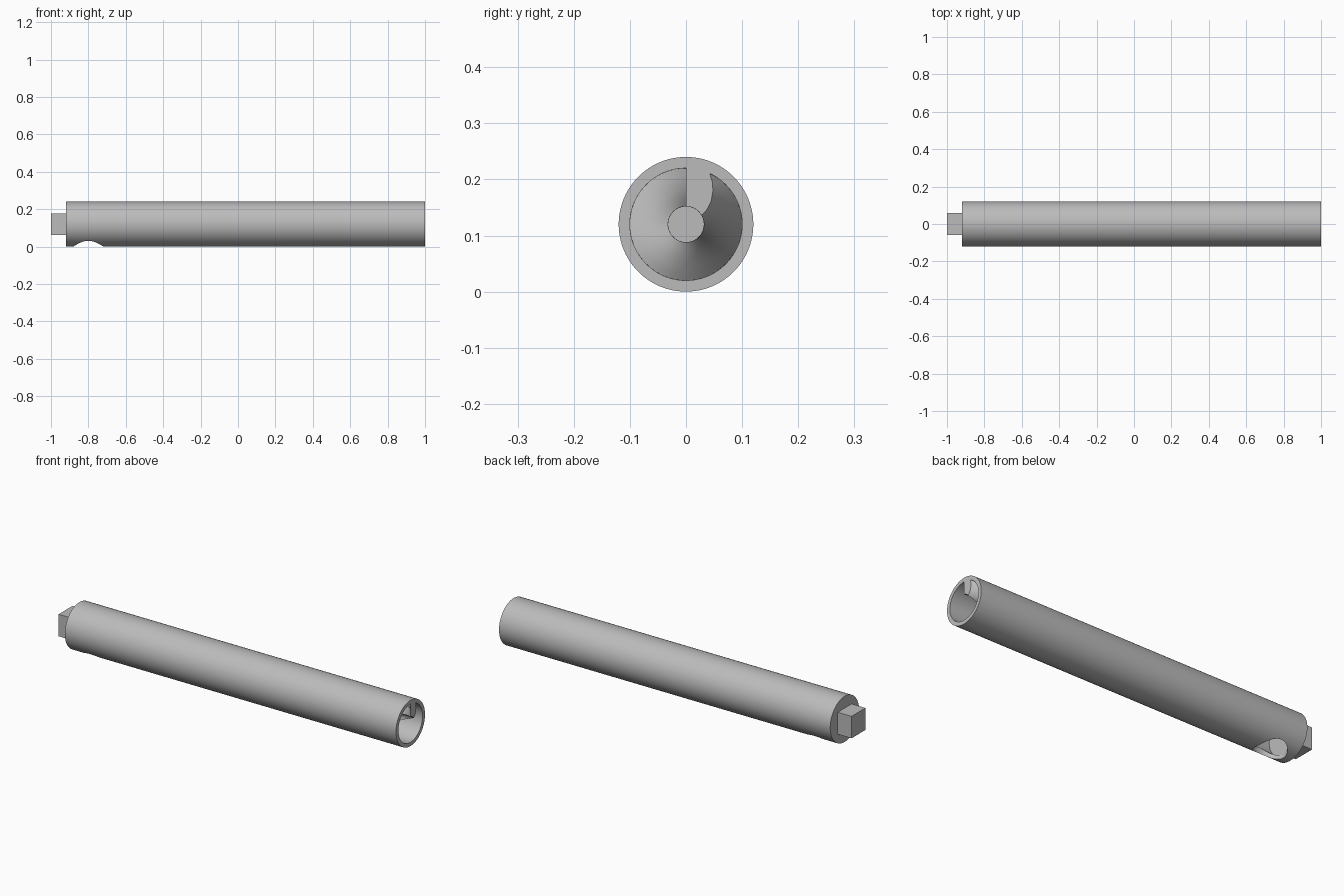
import bpy, bmesh, math

cube = bpy.data.objects.get("Cube")
if cube:
    bpy.data.objects.remove(cube, do_unlink=True)

RADIUS, BORE, CORE = 0.12, 0.10, 0.032
BACK, FLOOR, MOUTH = -0.92, -0.88, 1.0
PITCH = 0.47
SEGMENTS = 96

grey = bpy.data.materials.new("plain grey")
grey.use_nodes = True
grey.diffuse_color = (0.5, 0.5, 0.5, 1)
grey.node_tree.nodes["Principled BSDF"].inputs["Base Color"].default_value = grey.diffuse_color


def make_object(name, bm, smooth=True):
    bmesh.ops.recalc_face_normals(bm, faces=bm.faces)
    mesh = bpy.data.meshes.new(name)
    bm.to_mesh(mesh)
    bm.free()
    mesh.materials.append(grey)
    obj = bpy.data.objects.new(name, mesh)
    bpy.context.collection.objects.link(obj)
    if smooth:
        bpy.ops.object.select_all(action='DESELECT')
        obj.select_set(True)
        bpy.context.view_layer.objects.active = obj
        bpy.ops.object.shade_smooth_by_angle(angle=math.radians(35))
    return obj


def loft(bm, rings):
    """Skin a list of closed rings and cap both ends."""
    rows = [[bm.verts.new(p) for p in ring] for ring in rings]
    for a, b in zip(rows, rows[1:]):
        for i in range(len(a)):
            j = (i + 1) % len(a)
            bm.faces.new((a[i], a[j], b[j], b[i]))
    bm.faces.new(rows[0])
    bm.faces.new(rows[-1])


def circle(x, r):
    angles = [math.tau * i / SEGMENTS for i in range(SEGMENTS)]
    return [(x, r * math.cos(a), RADIUS + r * math.sin(a)) for a in angles]


# Tube: open at one end, closed by a wall at the other
bm = bmesh.new()
loft(bm, [circle(BACK, RADIUS), circle(MOUTH, RADIUS),
          circle(MOUTH, BORE), circle(FLOOR, BORE)])
tube = make_object("tube", bm)

# Intake hole through the underside
bm = bmesh.new()
bmesh.ops.create_cone(bm, cap_ends=True, segments=64, radius1=0.08, radius2=0.08, depth=0.2)
bmesh.ops.translate(bm, verts=bm.verts, vec=(-0.80, 0, 0))
cutter = make_object("hole_cutter", bm, smooth=False)
cutter.hide_render = True
cutter.hide_viewport = True
cut = tube.modifiers.new("intake hole", 'BOOLEAN')
cut.operation = 'DIFFERENCE'
cut.solver = 'EXACT'
cut.object = cutter

# Spiral vane: a fixed section twisted along the tube, open in the middle
STEPS = 8


def arc(r, start, end):
    angles = [math.radians(start + (end - start) * i / STEPS) for i in range(STEPS + 1)]
    return [(r * math.cos(a), r * math.sin(a)) for a in angles]


section = arc(CORE, 30, 90) + arc(BORE, 90, 65)
section += [(0.047, 0.075), (0.048, 0.06), (0.045, 0.042), (0.038, 0.027)]
turns = 200
rings = []
for k in range(turns + 1):
    x = FLOOR + (MOUTH - FLOOR) * k / turns
    twist = math.tau * (x - MOUTH) / PITCH
    c, s = math.cos(twist), math.sin(twist)
    rings.append([(x, y * c - z * s, RADIUS + y * s + z * c) for y, z in section])
bm = bmesh.new()
loft(bm, rings)
make_object("spiral_vane", bm)

# Square drive stub on the closed end
bm = bmesh.new()
bmesh.ops.create_cube(bm, size=1)
bmesh.ops.scale(bm, verts=bm.verts, vec=(0.08, 0.115, 0.115))
bmesh.ops.translate(bm, verts=bm.verts, vec=(-0.96, 0, RADIUS))
make_object("drive_stub", bm, smooth=False)
